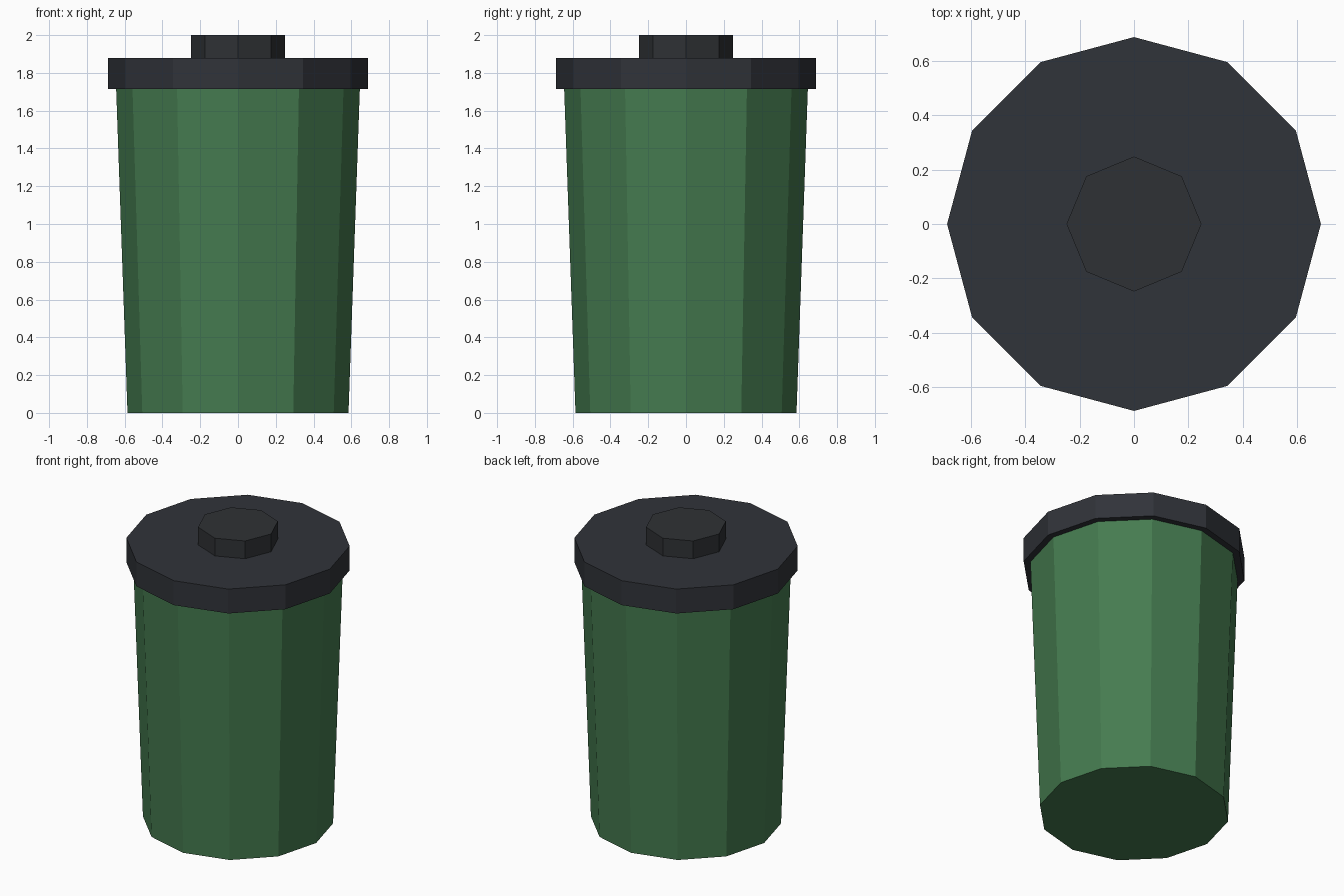
import bpy
from math import pi

if "Cube" in bpy.data.objects:
    bpy.data.objects.remove(bpy.data.objects["Cube"])


def material(name, color):
    mat = bpy.data.materials.new(name)
    mat.diffuse_color = (*color, 1)
    mat.use_nodes = True
    mat.node_tree.nodes["Principled BSDF"].inputs["Base Color"].default_value = mat.diffuse_color
    return mat


def frustum(name, sides, r_bottom, r_top, z0, z1, mat):
    # Rotate a quarter turn so corners lie on both the x and y axes
    bpy.ops.mesh.primitive_cone_add(vertices=sides, radius1=r_bottom, radius2=r_top,
                                    depth=z1 - z0, location=(0, 0, (z0 + z1) / 2),
                                    rotation=(0, 0, pi / 2))
    obj = bpy.context.object
    obj.name = name
    obj.data.materials.append(mat)
    return obj


green = material("green_plastic", (0.06, 0.2, 0.08))
dark = material("dark_plastic", (0.03, 0.033, 0.041))
darker = material("handle_plastic", (0.028, 0.031, 0.035))

# Tapered bin body
frustum("bin_body", 12, 0.585, 0.645, 0, 1.715, green)
# Overhanging lid
frustum("lid", 12, 0.687, 0.687, 1.715, 1.88, dark)
# Octagonal lid handle
frustum("lid_handle", 8, 0.248, 0.248, 1.88, 2.0, darker)
